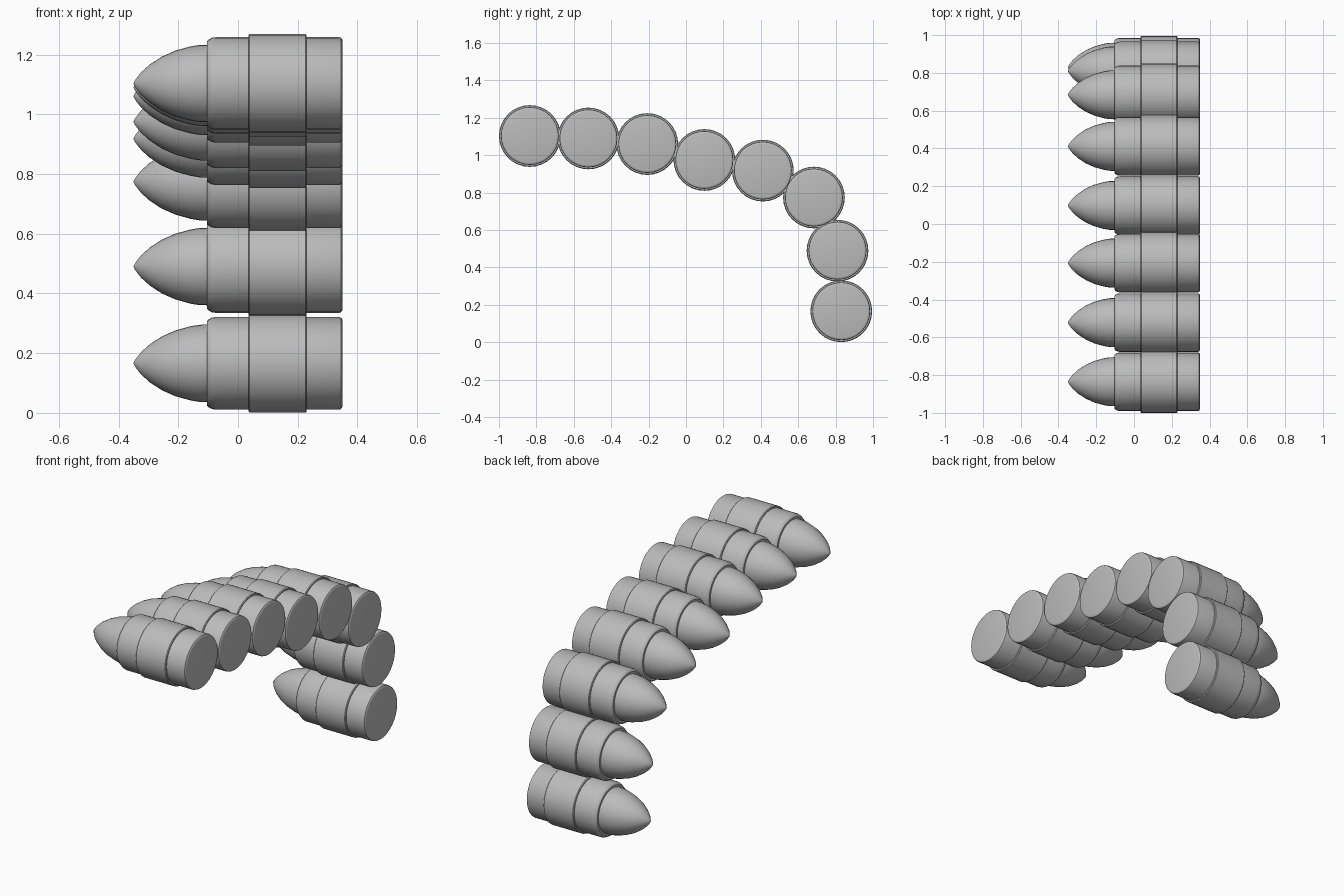
import bpy, bmesh, math

if "Cube" in bpy.data.objects:
    bpy.data.objects.remove(bpy.data.objects["Cube"])

grey = bpy.data.materials.new("metal grey")
grey.diffuse_color = (0.5, 0.5, 0.5, 1)
grey.use_nodes = True
grey.node_tree.nodes["Principled BSDF"].inputs["Base Color"].default_value = grey.diffuse_color
SIDES = 32

# Centres (y, z) of the cartridges along the hanging chain
CENTRES = [(-0.835, 1.103), (-0.522, 1.09), (-0.207, 1.06), (0.098, 0.975),
           (0.411, 0.918), (0.684, 0.774), (0.81, 0.49), (0.83, 0.166)]

# Lathe profiles (x, radius)
TIP = [(-0.35, 0), (-0.345, 0.011), (-0.325, 0.037), (-0.295, 0.064), (-0.255, 0.09),
       (-0.21, 0.11), (-0.16, 0.124), (-0.13, 0.129), (-0.09, 0.130), (-0.09, 0)]
CASE = [(-0.104, 0), (-0.104, 0.141), (-0.10, 0.146), (-0.088, 0.153), (-0.075, 0.155),
        (0.339, 0.155), (0.345, 0.153), (0.349, 0.147), (0.35, 0.143), (0.35, 0)]
BAND = [(0.035, 0.15), (0.035, 0.161), (0.039, 0.165), (0.226, 0.165),
        (0.23, 0.161), (0.23, 0.15)]


def lathe(name, profile, y, z):
    """Spin a profile around the x axis."""
    bm = bmesh.new()
    rings = []
    for x, r in profile:
        if r == 0:
            rings.append([bm.verts.new((x, 0, 0))])
        else:
            rings.append([bm.verts.new((x, r * math.cos(a), r * math.sin(a)))
                          for a in (2 * math.pi * i / SIDES for i in range(SIDES))])
    for a, b in zip(rings, rings[1:]):
        for i in range(SIDES):
            j = (i + 1) % SIDES
            if len(a) == 1:
                bm.faces.new((a[0], b[i], b[j]))
            elif len(b) == 1:
                bm.faces.new((a[i], b[0], a[j]))
            else:
                bm.faces.new((a[i], b[i], b[j], a[j]))
    bmesh.ops.recalc_face_normals(bm, faces=bm.faces)
    mesh = bpy.data.meshes.new(name)
    bm.to_mesh(mesh)
    bm.free()
    mesh.materials.append(grey)
    obj = bpy.data.objects.new(name, mesh)
    obj.location = (0, y, z)
    bpy.context.collection.objects.link(obj)
    bpy.ops.object.select_all(action='DESELECT')
    obj.select_set(True)
    bpy.context.view_layer.objects.active = obj
    bpy.ops.object.shade_smooth_by_angle(angle=math.radians(35))


# Each cartridge: pointed tip, cylindrical case and raised link band
for n, (y, z) in enumerate(CENTRES, 1):
    lathe(f"bullet_tip_{n}", TIP, y, z)
    lathe(f"case_{n}", CASE, y, z)
    lathe(f"link_band_{n}", BAND, y, z)
